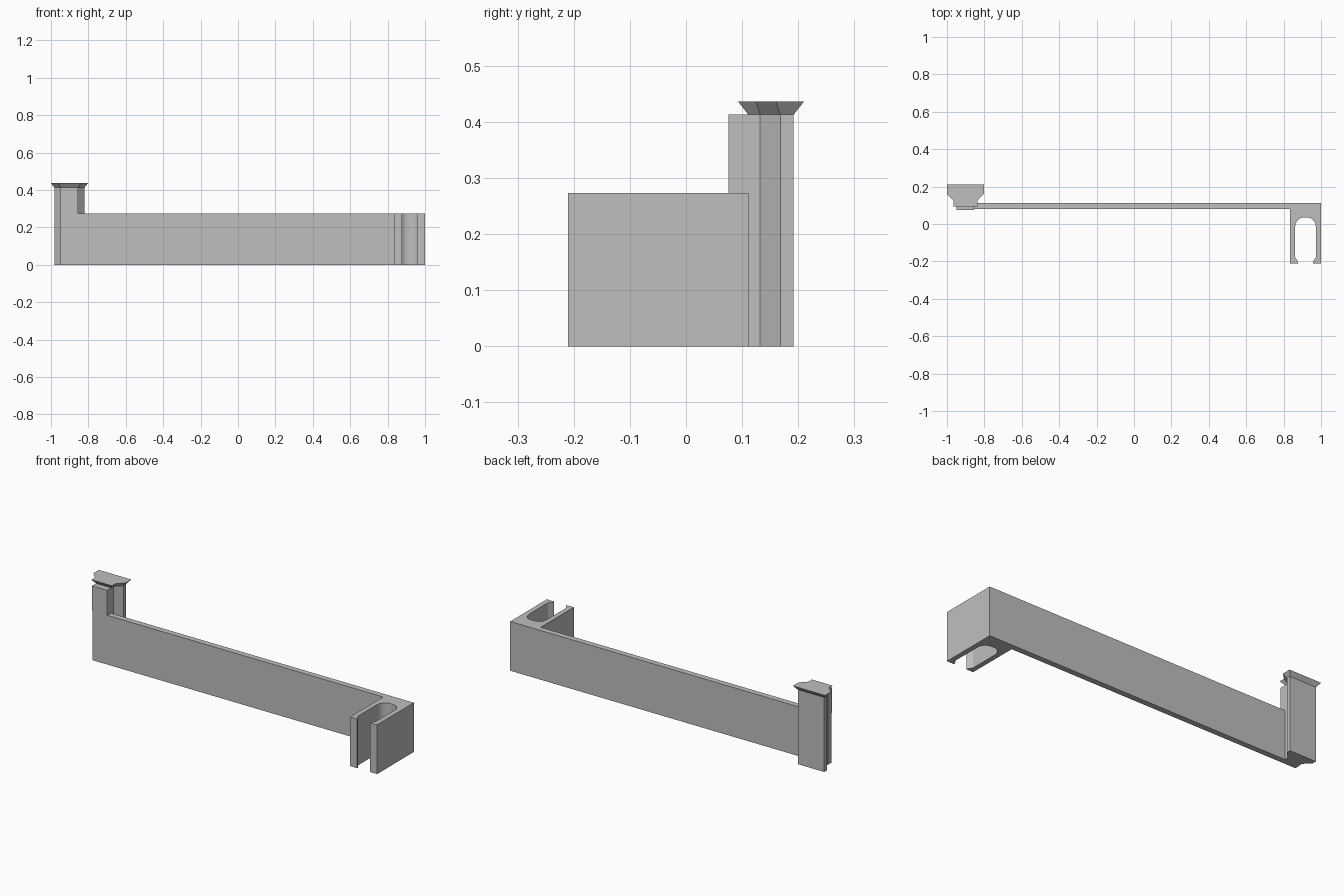
import bpy, bmesh, math

cube = bpy.data.objects.get("Cube")
if cube:
    bpy.data.objects.remove(cube, do_unlink=True)

grey = bpy.data.materials.new("light_grey_plastic")
grey.use_nodes = True
colour = (0.52, 0.52, 0.52, 1)
grey.diffuse_color = colour
grey.node_tree.nodes["Principled BSDF"].inputs["Base Color"].default_value = colour


def loft(name, layers):
    """Solid through matching outlines, given as (z, [(x, y), ...]) from the bottom up."""
    bm = bmesh.new()
    rings = [[bm.verts.new((x, y, z)) for x, y in pts] for z, pts in layers]
    bm.faces.new(rings[0])
    bm.faces.new(rings[-1])
    for low, high in zip(rings, rings[1:]):
        for i in range(len(low)):
            j = (i + 1) % len(low)
            bm.faces.new((low[i], low[j], high[j], high[i]))
    bmesh.ops.recalc_face_normals(bm, faces=bm.faces)
    mesh = bpy.data.meshes.new(name)
    bm.to_mesh(mesh)
    bm.free()
    mesh.materials.append(grey)
    obj = bpy.data.objects.new(name, mesh)
    bpy.context.collection.objects.link(obj)
    bpy.ops.object.select_all(action="DESELECT")
    obj.select_set(True)
    bpy.context.view_layer.objects.active = obj
    bpy.ops.object.shade_smooth_by_angle(angle=math.radians(30))
    return obj


def arc(cx, cy, r, start, end, steps=10):
    angles = [math.radians(start + (end - start) * i / steps) for i in range(steps + 1)]
    return [(cx + r * math.cos(a), cy + r * math.sin(a)) for a in angles]


bar_front, bar_back = 0.079, 0.111
bar_top, post_top, flare_top = 0.273, 0.413, 0.436

# Long bar ending in a forked clip with a rounded slot and inward lips
clip_left, clip_right, clip_front = 0.835, 1.0, -0.21
slot_left, slot_right, slot_end, r = 0.862, 0.972, 0.035, 0.048
slot = [(0.878, clip_front), (0.878, -0.203), (slot_left, -0.178)]
slot += arc(slot_left + r, slot_end - r, r, 180, 90)
slot += arc(slot_right - r, slot_end - r, r, 90, 0)
slot += [(slot_right, -0.178), (0.956, -0.203), (0.956, clip_front)]
outline = [(-0.948, bar_back), (-0.948, bar_front), (clip_left, bar_front),
           (clip_left, clip_front)] + slot
outline += [(clip_right, clip_front), (clip_right, bar_back)]
loft("bar_with_clip", [(0, outline), (bar_top, outline)])

# Raised post at the far end of the bar
post = [(-0.948, 0.076), (-0.856, 0.076), (-0.856, bar_back), (-0.948, bar_back)]
loft("end_post", [(bar_top, post), (post_top, post)])


# Dovetail rail behind the post, flared outward at its top
def rail_outline(grow):
    centre, neck, wide = -0.901, 0.045 + grow, 0.081 + grow
    shift = grow * math.tan(math.radians(22.5))
    half = [(neck, bar_back - grow), (neck, 0.132 - shift),
            (wide, 0.168 - shift), (wide, 0.192 + grow)]
    return ([(centre + x, y) for x, y in half]
            + [(centre - x, y) for x, y in reversed(half)])


loft("dovetail_rail", [(0, rail_outline(0)), (post_top, rail_outline(0)),
                       (flare_top, rail_outline(0.018))])
